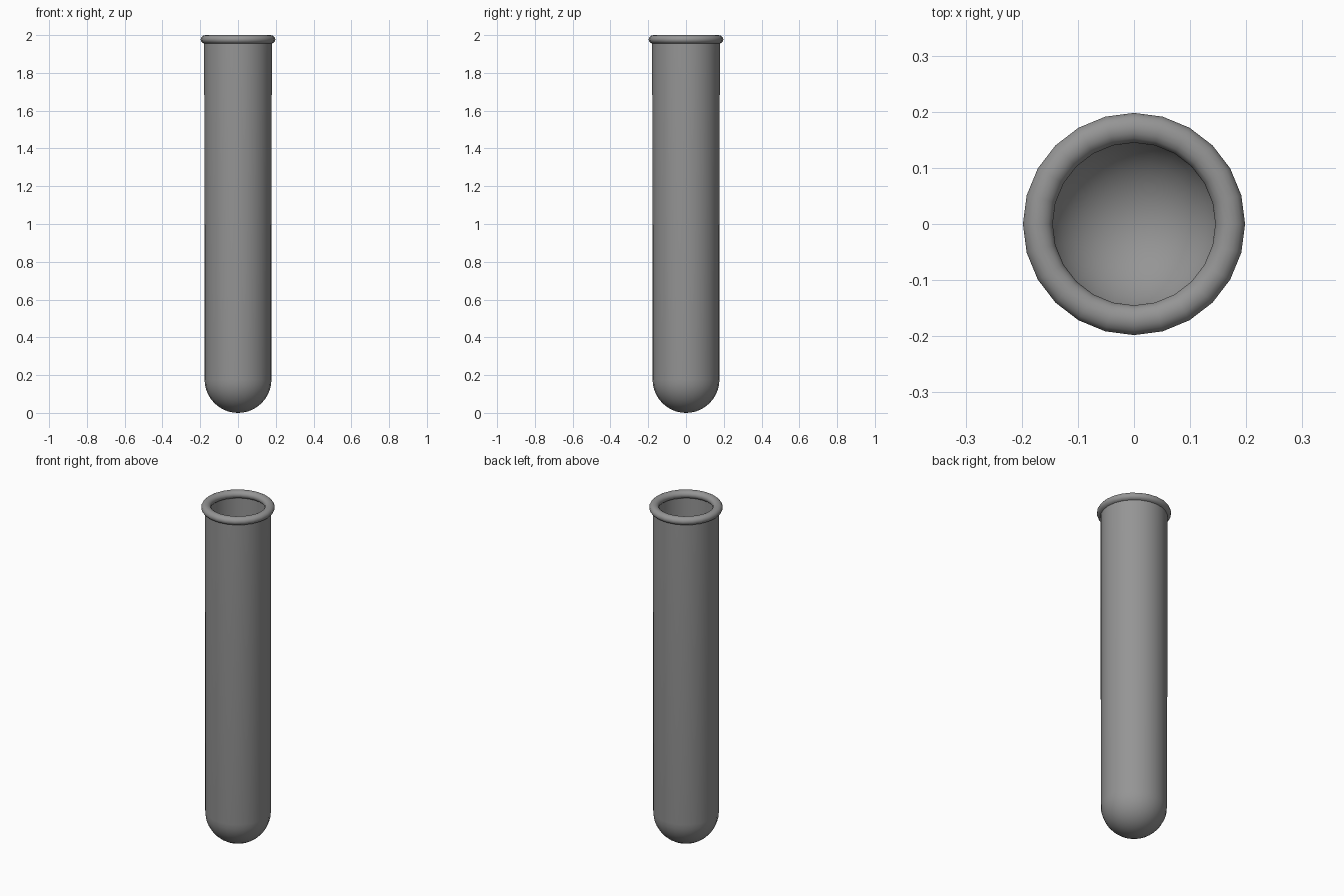
import bpy, bmesh
from math import pi, sin, cos

if "Cube" in bpy.data.objects:
    bpy.data.objects.remove(bpy.data.objects["Cube"])

SIDES = 24

# Dark grey for the whole tube
grey = bpy.data.materials.new("dark_grey")
grey.diffuse_color = (0.3, 0.3, 0.3, 1)
grey.use_nodes = True
grey.node_tree.nodes["Principled BSDF"].inputs["Base Color"].default_value = grey.diffuse_color


def lathe(name, profile, closed=False):
    """Revolve an (r, z) profile around the z axis; r = 0 becomes a pole."""
    bm = bmesh.new()
    rings = []
    for r, z in profile:
        if r < 1e-6:
            rings.append([bm.verts.new((0, 0, z))] * SIDES)
        else:
            rings.append([bm.verts.new((r * cos(2 * pi * i / SIDES),
                                        r * sin(2 * pi * i / SIDES), z))
                          for i in range(SIDES)])
    pairs = list(zip(rings, rings[1:]))
    if closed:
        pairs.append((rings[-1], rings[0]))
    for a, b in pairs:
        for i in range(SIDES):
            j = (i + 1) % SIDES
            bm.faces.new(dict.fromkeys((a[i], a[j], b[j], b[i])))
    bmesh.ops.recalc_face_normals(bm, faces=bm.faces)
    mesh = bpy.data.meshes.new(name)
    bm.to_mesh(mesh)
    bm.free()
    mesh.materials.append(grey)
    obj = bpy.data.objects.new(name, mesh)
    bpy.context.collection.objects.link(obj)
    bpy.context.view_layer.objects.active = obj
    obj.select_set(True)
    bpy.ops.object.shade_smooth_by_angle(angle=pi / 4)
    obj.select_set(False)
    return obj


def bowl(r, centre_z, steps=10):
    """Quarter circle from the bottom pole up to the full radius."""
    pts = [(r * sin(pi / 2 * k / steps), centre_z - r * cos(pi / 2 * k / steps))
           for k in range(steps + 1)]
    pts[0] = (0, centre_z - r)
    return pts


# Hollow tube: outer wall up, inner wall back down, rounded bottom
outer = bowl(0.177, 0.177) + [(0.179, 1.975)]
inner = [(0.162, 1.975)] + bowl(0.16, 0.177)[::-1]
lathe("tube_body", outer + inner)

# Rolled lip around the mouth
lip = [(0.1715 + 0.0265 * cos(2 * pi * k / 16), 1.977 + 0.023 * sin(2 * pi * k / 16))
       for k in range(16)]
lathe("rolled_lip", lip, closed=True)
